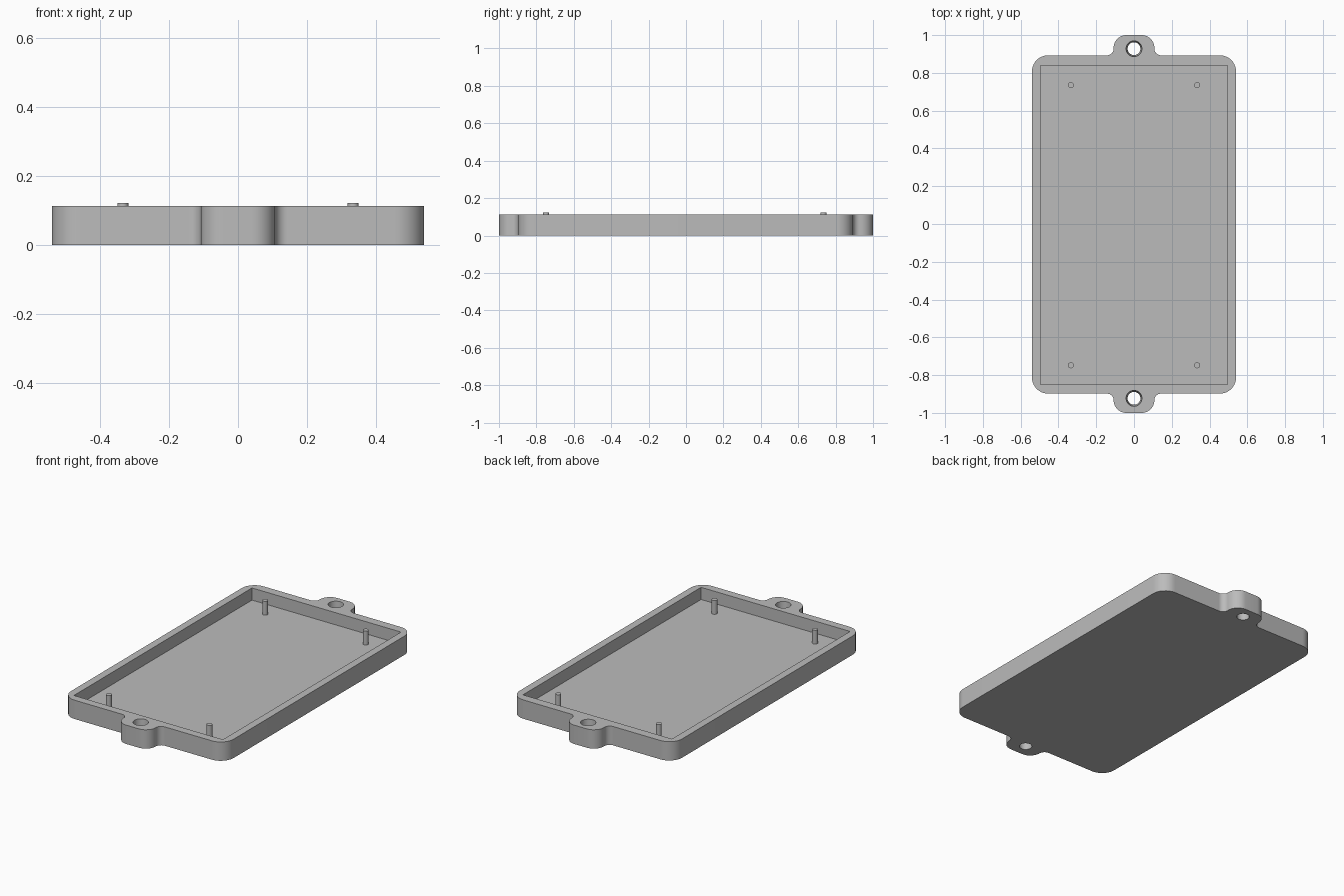
import bpy
import bmesh
from math import cos, sin, pi, radians
from mathutils import Vector

HEIGHT, FLOOR, PIN_TOP = 0.113, 0.04, 0.123
BACK, FRONT = 0.893, -0.898

default = bpy.data.objects.get("Cube")
if default:
    bpy.data.objects.remove(default, do_unlink=True)

grey = bpy.data.materials.new("plain grey")
grey.use_nodes = True
colour = (0.5, 0.5, 0.5, 1)
grey.diffuse_color = colour
grey.node_tree.nodes["Principled BSDF"].inputs["Base Color"].default_value = colour


def rounded(corners, steps=10):
    """Round each (x, y, radius) right-angle corner of a polygon."""
    points = []
    for i, (x, y, r) in enumerate(corners):
        here = Vector((x, y))
        a = (Vector(corners[i - 1][:2]) - here).normalized() * r
        b = (Vector(corners[(i + 1) % len(corners)][:2]) - here).normalized() * r
        for s in range(steps + 1):
            t = s / steps * pi / 2
            points.append(here + a * (1 - sin(t)) + b * (1 - cos(t)))
    return points


def circle(x, y, r, n=32):
    return [Vector((x + r * cos(2 * pi * i / n), y + r * sin(2 * pi * i / n)))
            for i in range(n)]


def ring(bm, points, z):
    verts = [bm.verts.new((p.x, p.y, z)) for p in points]
    return verts, [bm.edges.new((v, verts[i - 1])) for i, v in enumerate(verts)]


def wall(bm, low, high):
    """Join two rings with a band of quads."""
    for i in range(len(low)):
        bm.faces.new((low[i - 1], low[i], high[i], high[i - 1]))


def finish(bm, name):
    bmesh.ops.recalc_face_normals(bm, faces=bm.faces[:])
    mesh = bpy.data.meshes.new(name)
    bm.to_mesh(mesh)
    bm.free()
    mesh.materials.append(grey)
    obj = bpy.data.objects.new(name, mesh)
    bpy.context.collection.objects.link(obj)
    bpy.ops.object.select_all(action="DESELECT")
    obj.select_set(True)
    bpy.context.view_layer.objects.active = obj
    bpy.ops.object.shade_smooth_by_angle(angle=radians(30))


# Tray outline: rounded body with a filleted mounting tab at each end
W, CORNER, TAB, TAB_R, FILLET = 0.54, 0.085, 0.108, 0.067, 0.035
right_half = [(TAB, -1, TAB_R), (TAB, FRONT, FILLET), (W, FRONT, CORNER),
              (W, BACK, CORNER), (TAB, BACK, FILLET), (TAB, 1, TAB_R)]
left_half = [(-x, y, r) for x, y, r in reversed(right_half)]
outline = rounded(right_half + left_half)

# Tray: outer wall, tapered screw holes, open pocket
bm = bmesh.new()
bottom, bottom_edges = ring(bm, outline, 0)
top, top_edges = ring(bm, outline, HEIGHT)
wall(bm, bottom, top)
for y in (-0.923, 0.928):
    low, low_edges = ring(bm, circle(0, y, 0.034), 0)
    high, high_edges = ring(bm, circle(0, y, 0.042), HEIGHT)
    wall(bm, low, high)
    bottom_edges += low_edges
    top_edges += high_edges
pocket = [Vector(p) for p in ((-0.495, -0.85), (0.495, -0.85),
                              (0.495, 0.84), (-0.495, 0.84))]
low, _ = ring(bm, pocket, FLOOR)
high, high_edges = ring(bm, pocket, HEIGHT)
wall(bm, low, high)
bm.faces.new(low)
for edges, z in ((bottom_edges, -1), (top_edges + high_edges, 1)):
    bmesh.ops.triangle_fill(bm, edges=edges, use_beauty=True, normal=(0, 0, z))
finish(bm, "tray")

# Locating pins standing on the pocket floor
for side, x in (("left", 0.334), ("right", -0.334)):
    for end, y in (("front", -0.748), ("back", 0.735)):
        bm = bmesh.new()
        points = circle(x, y, 0.016, 20)
        low, _ = ring(bm, points, FLOOR - 0.01)
        high, _ = ring(bm, points, PIN_TOP)
        wall(bm, low, high)
        bm.faces.new(low)
        bm.faces.new(high)
        finish(bm, f"{end}_{side}_pin")
